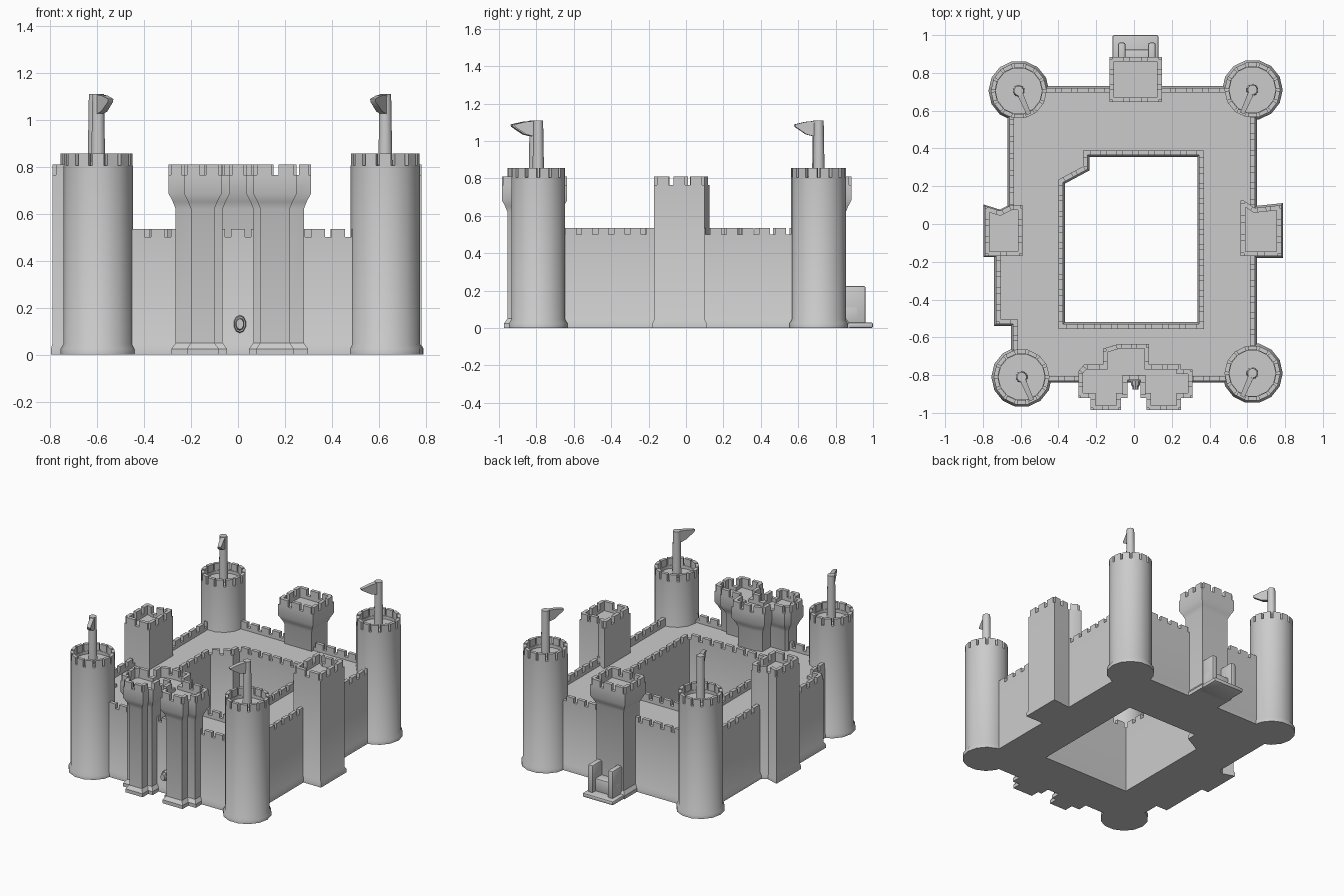
import bpy, bmesh, math
from mathutils import Vector, Matrix

if "Cube" in bpy.data.objects:
    bpy.data.objects.remove(bpy.data.objects["Cube"])


def offset(pts, d):
    """Mitred offset of a closed outline (positive = away from the solid)."""
    out = []
    for i, p in enumerate(pts):
        a = (p - pts[i - 1]).normalized()
        b = (pts[(i + 1) % len(pts)] - p).normalized()
        n1, n2 = Vector((a.y, -a.x)), Vector((b.y, -b.x))
        out.append(p + (n1 + n2) * (d / (1 + n1.dot(n2))))
    return out


def finish(bm, name, angle=35):
    bmesh.ops.recalc_face_normals(bm, faces=bm.faces[:])
    me = bpy.data.meshes.new(name)
    bm.to_mesh(me)
    bm.free()
    ob = bpy.data.objects.new(name, me)
    bpy.context.collection.objects.link(ob)
    bpy.ops.object.select_all(action='DESELECT')
    ob.select_set(True)
    bpy.context.view_layer.objects.active = ob
    bpy.ops.object.shade_smooth_by_angle(angle=math.radians(angle))
    return ob


def add_box(bm, lo, hi, mat=Matrix()):
    lo, hi = Vector(lo), Vector(hi)
    m = mat @ Matrix.Translation((lo + hi) / 2) @ Matrix.Diagonal((*(hi - lo), 1))
    bmesh.ops.create_cube(bm, size=1, matrix=m)


def battlement(name, outlines, levels, top, pitch, fill=0.68, thick=0.025):
    """Loft outlines through (offset, z) levels, cap both ends, add merlons."""
    bm = bmesh.new()
    bottom_edges, top_edges = [], []
    rim = max(z for _, z in levels)
    for pts in outlines:
        pts = [Vector(p) for p in pts]
        rings = [[bm.verts.new((q.x, q.y, z)) for q in offset(pts, d)] for d, z in levels]
        n = len(pts)
        for r0, r1 in zip(rings, rings[1:]):
            for i in range(n):
                j = (i + 1) % n
                bm.faces.new((r0[i], r0[j], r1[j], r1[i]))
        for ring, store in ((rings[0], bottom_edges), (rings[-1], top_edges)):
            store += [bm.edges.get((ring[i], ring[(i + 1) % n])) for i in range(n)]
    for edges in (bottom_edges, top_edges):
        bmesh.ops.triangle_fill(bm, use_beauty=True, use_dissolve=False, edges=edges)
    for pts in outlines:
        pts = [Vector(p) for p in pts]
        for i, p in enumerate(pts):
            e = pts[(i + 1) % len(pts)] - p
            L = e.length
            if L < 0.045:
                continue
            count = max(1, round(L / pitch))
            half = fill * L / count / 2
            mat = Matrix.Translation((p.x, p.y, 0)) @ Matrix.Rotation(math.atan2(e.y, e.x), 4, 'Z')
            for k in range(count):
                s = (k + 0.5) * L / count
                add_box(bm, (s - half, 0, rim - 0.005), (s + half, thick, top), mat)
    return finish(bm, name)


def profile(rim, foot=0.012, depth=0.022):
    return [(foot, 0), (foot, 0.025), (0, 0.045), (0, rim), (-0.025, rim), (-0.025, rim - depth)]


CORBEL = [(-0.012, 0), (-0.012, 0.025), (-0.03, 0.05), (-0.03, 0.62), (-0.018, 0.65),
          (0, 0.685), (0, 0.765), (-0.025, 0.765), (-0.025, 0.74)]

# curtain wall with open courtyard
outer = [(-0.64, -0.83), (0.64, -0.83), (0.64, 0.72), (-0.66, 0.72),
         (-0.66, 0), (-0.73, 0), (-0.73, -0.53), (-0.64, -0.53)]
court = [(-0.375, -0.53), (-0.375, 0.22), (-0.245, 0.29), (-0.245, 0.365),
         (0.345, 0.365), (0.345, -0.53)]
battlement("curtain_wall", [outer, court], profile(0.50, 0.01), 0.535, 0.085)

# round corner towers with flags
for label, x, y in (("front_left", -0.595, -0.81), ("front_right", 0.627, -0.79),
                    ("back_left", -0.61, 0.705), ("back_right", 0.627, 0.71)):
    ring = [(x + 0.148 * math.cos(2 * math.pi * k / 14),
             y + 0.148 * math.sin(2 * math.pi * k / 14)) for k in range(14)]
    battlement("tower_" + label, [ring], profile(0.805), 0.855, 0.07, 0.74, 0.022)

    bm = bmesh.new()
    bmesh.ops.create_cone(bm, cap_ends=True, segments=10, radius1=0.032, radius2=0.026,
                          depth=0.34, matrix=Matrix.Translation((x, y, 0.94)))
    side = 1 if x < 0 else -1
    d = Vector((side * 0.4, -0.92, 0)).normalized()
    w = Vector((-d.y, d.x, 0))
    faces = []
    for sgn in (-1, 1):
        faces.append([bm.verts.new(Vector((x, y, z)) + d * s + w * sgn * t) for s, z, t in
                      ((-0.015, 1.11, 0.016), (0.07, 1.102, 0.014), (0.135, 1.088, 0.012),
                       (0.13, 1.075, 0.012), (0.065, 1.035, 0.014), (0, 1.02, 0.016))])
        bm.faces.new(faces[-1])
    for i in range(6):
        j = (i + 1) % 6
        bm.faces.new((faces[0][i], faces[0][j], faces[1][j], faces[1][i]))
    finish(bm, "flag_" + label, 40)

# square towers in the side walls
right = [(0.565, -0.17), (0.78, -0.17), (0.78, 0.10), (0.64, 0.085), (0.58, 0.125), (0.565, 0.125)]
left = [(-0.79, -0.17), (-0.59, -0.17), (-0.59, 0.10), (-0.65, 0.10), (-0.71, 0.07), (-0.79, 0.095)]
battlement("side_tower_right", [right], profile(0.765, 0.01), 0.81, 0.09)
battlement("side_tower_left", [left], profile(0.765, 0.006), 0.81, 0.09)

# back tower with flared top
battlement("back_tower", [[(-0.13, 0.645), (0.147, 0.645), (0.147, 0.885), (-0.13, 0.885)]],
           CORBEL, 0.81, 0.09)

# twin gatehouse with flared top
gate = [(-0.295, -0.92), (-0.23, -0.92), (-0.23, -0.985), (-0.07, -0.985), (-0.07, -0.92),
        (-0.035, -0.92), (-0.035, -0.825), (0.035, -0.825), (0.035, -0.92), (0.065, -0.92),
        (0.065, -0.985), (0.25, -0.985), (0.25, -0.92), (0.31, -0.92), (0.31, -0.77),
        (0.25, -0.77), (0.25, -0.745), (0.08, -0.745), (0.08, -0.635), (-0.08, -0.635),
        (-0.165, -0.66), (-0.165, -0.745), (-0.265, -0.745), (-0.295, -0.78)]
battlement("gatehouse", [gate], CORBEL, 0.81, 0.075)

# door boss in the gate recess
bm = bmesh.new()
for r, depth, y in ((0.038, 0.07, -0.82), (0.025, 0.03, -0.86)):
    m = (Matrix.Translation((0.008, y, 0.13)) @ Matrix.Diagonal((0.85, 1, 1.2, 1))
         @ Matrix.Rotation(math.pi / 2, 4, 'X'))
    bmesh.ops.create_cone(bm, cap_ends=True, segments=10, radius1=r, radius2=r * 0.75,
                          depth=depth, matrix=m)
add_box(bm, (-0.03, -0.83, 0.07), (0.045, -0.78, 0.19))
finish(bm, "door_boss")

# rear porch: step, panel and two posts
bm = bmesh.new()
add_box(bm, (-0.115, 0.82, 0), (0.13, 1.0, 0.03))
add_box(bm, (-0.085, 0.82, 0.02), (0.115, 0.925, 0.12))
for x in (-0.085, 0.075):
    add_box(bm, (x, 0.82, 0.02), (x + 0.04, 0.96, 0.225))
bmesh.ops.bevel(bm, geom=bm.edges[:], offset=0.01, segments=2, affect='EDGES', profile=0.5)
finish(bm, "rear_porch")
